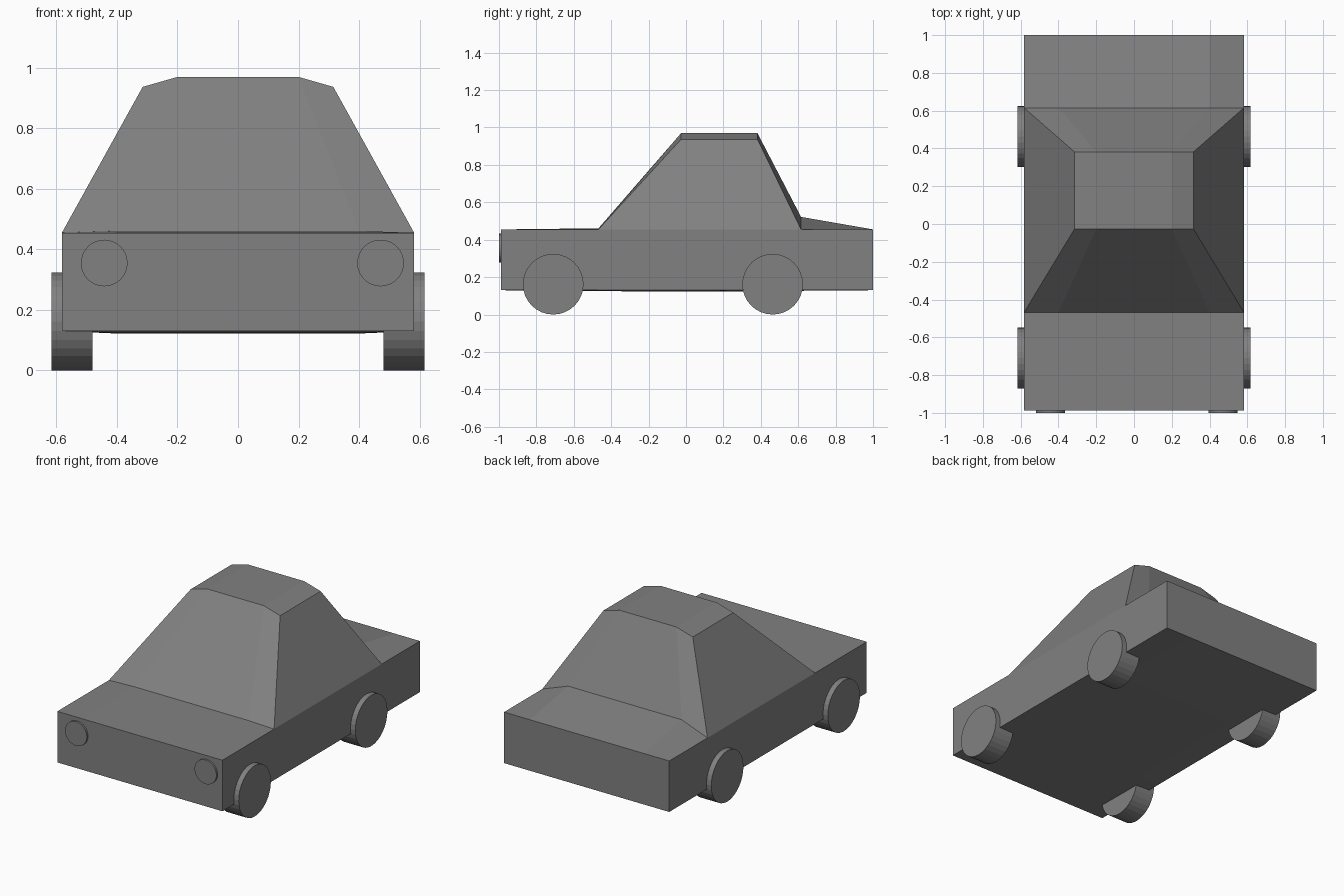
import bpy, bmesh
from math import radians

if "Cube" in bpy.data.objects:
    bpy.data.objects.remove(bpy.data.objects["Cube"])

BELT, SILL, HALF_W = 0.455, 0.13, 0.582

# Dark grey paint shared by every part
paint = bpy.data.materials.new("dark_grey")
paint.diffuse_color = (0.22, 0.22, 0.22, 1)
paint.use_nodes = True
paint.node_tree.nodes["Principled BSDF"].inputs["Base Color"].default_value = paint.diffuse_color


def loft(name, rings):
    """Skin a closed body through equal-length rings of points."""
    bm = bmesh.new()
    loops = [[bm.verts.new(p) for p in ring] for ring in rings]
    n = len(loops[0])
    for a, b in zip(loops, loops[1:]):
        for i in range(n):
            j = (i + 1) % n
            bm.faces.new((a[i], a[j], b[j], b[i]))
    bm.faces.new(loops[0])
    bm.faces.new(loops[-1])
    bmesh.ops.remove_doubles(bm, verts=bm.verts, dist=1e-4)
    bmesh.ops.recalc_face_normals(bm, faces=bm.faces)
    mesh = bpy.data.meshes.new(name)
    bm.to_mesh(mesh)
    bm.free()
    mesh.materials.append(paint)
    obj = bpy.data.objects.new(name, mesh)
    bpy.context.collection.objects.link(obj)
    return obj


def section(y, belly_z, shoulder, crest):
    """Symmetric cross-section: belly, sill, belt line, shoulder, crest."""
    half = [(0.42, belly_z), (HALF_W, SILL), (HALF_W, BELT), shoulder, crest]
    outline = half + [(-x, z) for x, z in reversed(half)]
    return [(x, y, z) for x, z in outline]


def cylinder(name, location, radius, depth, rotation, sides):
    bpy.ops.mesh.primitive_cylinder_add(vertices=sides, radius=radius, depth=depth,
                                        location=location, rotation=rotation)
    obj = bpy.context.object
    obj.name = name
    obj.data.materials.append(paint)


# Body, cabin and boot: the shoulder rests on the belt except at the roof
belt, roof_edge, roof_top = (HALF_W, BELT), (0.315, 0.937), (0.2, 0.97)
loft("car_body", [
    section(-0.988, SILL, belt, (0.4, BELT)),            # nose
    section(-0.468, 0.125, belt, (0.4, 0.461)),          # windscreen base
    section(-0.026, 0.123, roof_edge, roof_top),         # roof front
    section(0.382, 0.124, roof_edge, roof_top),          # roof back
    section(0.615, 0.127, belt, (0.4, 0.522)),           # rear window base
    section(1.0, SILL, belt, (0.4, BELT)),               # tail
])

# Wheels
for end, y in (("front", -0.71), ("rear", 0.463)):
    for side, s in (("left", -1), ("right", 1)):
        cylinder(f"{end}_{side}_wheel", (s * 0.548, y, 0.162), 0.162, 0.135,
                 (0, radians(90), 0), 32)

# Headlights
for side, x in (("left", -0.442), ("right", 0.471)):
    cylinder(f"{side}_headlight", (x, -0.985, 0.355), 0.077, 0.03,
             (radians(90), 0, 0), 32)
